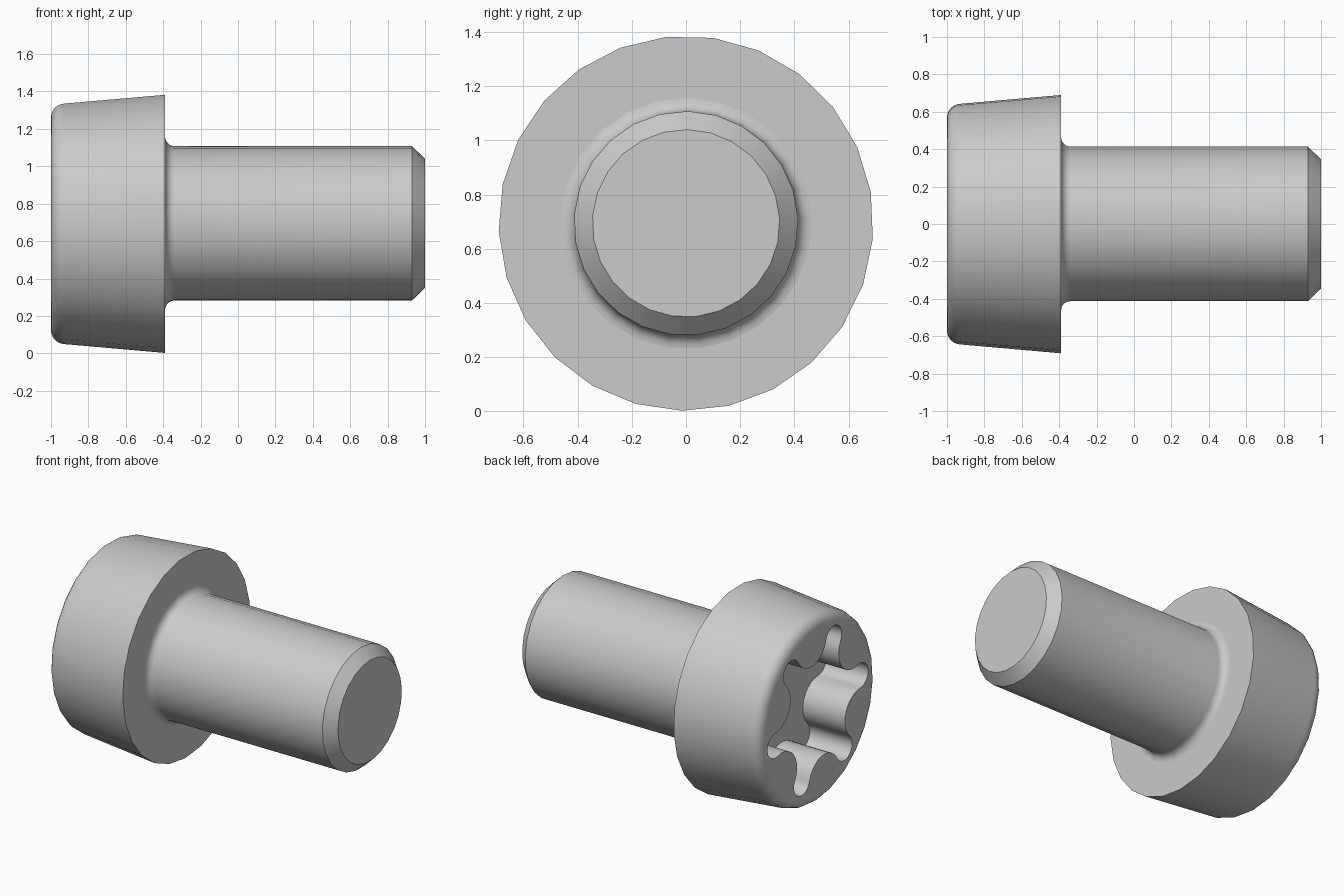
import bpy, bmesh
from math import sin, cos, atan2, pi, radians

if "Cube" in bpy.data.objects:
    bpy.data.objects.remove(bpy.data.objects["Cube"], do_unlink=True)

AXIS_Z = 0.694   # height of the screw's axis
SIDES = 25

steel = bpy.data.materials.new("grey_steel")
steel.use_nodes = True
GREY = (0.595, 0.595, 0.595, 1)
steel.diffuse_color = GREY
steel.node_tree.nodes["Principled BSDF"].inputs["Base Color"].default_value = GREY


def make_object(name, bm):
    bmesh.ops.recalc_face_normals(bm, faces=bm.faces)
    mesh = bpy.data.meshes.new(name)
    bm.to_mesh(mesh)
    bm.free()
    obj = bpy.data.objects.new(name, mesh)
    bpy.context.collection.objects.link(obj)
    mesh.materials.append(steel)
    return obj


def stack_rings(name, rings):
    """Join rings of (x, y, z) points into a closed solid."""
    bm = bmesh.new()
    loops = [[bm.verts.new(p) for p in ring] for ring in rings]
    n = len(loops[0])
    for a, b in zip(loops, loops[1:]):
        for i in range(n):
            j = (i + 1) % n
            bm.faces.new((a[i], a[j], b[j], b[i]))
    bm.faces.new(loops[0])
    bm.faces.new(loops[-1])
    return make_object(name, bm)


def lathe(name, profile, phase):
    """Turn (x, radius) points around the lengthwise axis."""
    angles = [radians(phase) + 2 * pi * i / SIDES for i in range(SIDES)]
    return stack_rings(name, [[(x, r * cos(a), AXIS_Z + r * sin(a)) for a in angles]
                              for x, r in profile])


def arc(cx, cy, r, start, end, steps):
    return [(cx + r * cos(start + (end - start) * i / steps),
             cy + r * sin(start + (end - start) * i / steps)) for i in range(steps + 1)]


def six_lobe_outline(lobe_dist, lobe_r, inner_r, phase):
    """Six round lobes joined by tangent inward bumps."""
    k = inner_r - lobe_r
    # distance and radius of the bump circle that touches both neighbouring lobes
    bump_dist = (lobe_dist ** 2 - k ** 2) / (2 * (lobe_dist * cos(pi / 6) - k))
    bump_r = bump_dist - inner_r
    bx, by = bump_dist * cos(pi / 6), bump_dist * sin(pi / 6)
    touch = atan2(by, bx - lobe_dist)
    sector = arc(lobe_dist, 0, lobe_r, -touch, touch, 12)
    sector += arc(bx, by, bump_r, touch + pi, 4 * pi / 3 - touch, 10)[1:-1]
    points = []
    for i in range(6):
        t = radians(phase) + i * pi / 3
        points += [(x * cos(t) - y * sin(t), x * sin(t) + y * cos(t)) for x, y in sector]
    return points


def finish(obj):
    """Smooth the curved walls and keep the end faces flat."""
    bpy.ops.object.select_all(action='DESELECT')
    obj.select_set(True)
    bpy.context.view_layer.objects.active = obj
    bpy.ops.object.shade_smooth_by_angle(angle=radians(32))
    for face in obj.data.polygons:
        if abs(face.normal.x) > 0.999:
            face.use_smooth = False


# Tapered head with a rounded outer rim
rim = [(-0.925 - 0.075 * sin(a), 0.57 + 0.075 * cos(a))
       for a in (radians(90 - 15 * i) for i in range(7))]
head = lathe("head", rim + [(-0.39, 0.692)], 96)

# Six-lobed drive socket cut into the head
outline = six_lobe_outline(0.465, 0.085, 0.33, 52)
cutter = stack_rings("socket_cutter", [[(x, y, AXIS_Z + z) for y, z in outline]
                                       for x in (-1.1, -0.68)])
cutter.hide_render = True
cut = head.modifiers.new("socket", 'BOOLEAN')
cut.operation = 'DIFFERENCE'
cut.solver = 'EXACT'
cut.object = cutter
bpy.context.view_layer.objects.active = head
bpy.ops.object.modifier_apply(modifier=cut.name)
bpy.data.objects.remove(cutter, do_unlink=True)
finish(head)

# Plain shaft with a fillet under the head and a chamfered tip
fillet = [(-0.34 - 0.05 * cos(a), 0.464 - 0.05 * sin(a))
          for a in (radians(18 * i) for i in range(6))]
shaft = lathe("shaft", [(-0.4, 0.464)] + fillet + [(0.93, 0.414), (1.0, 0.346)], 89)
finish(shaft)
